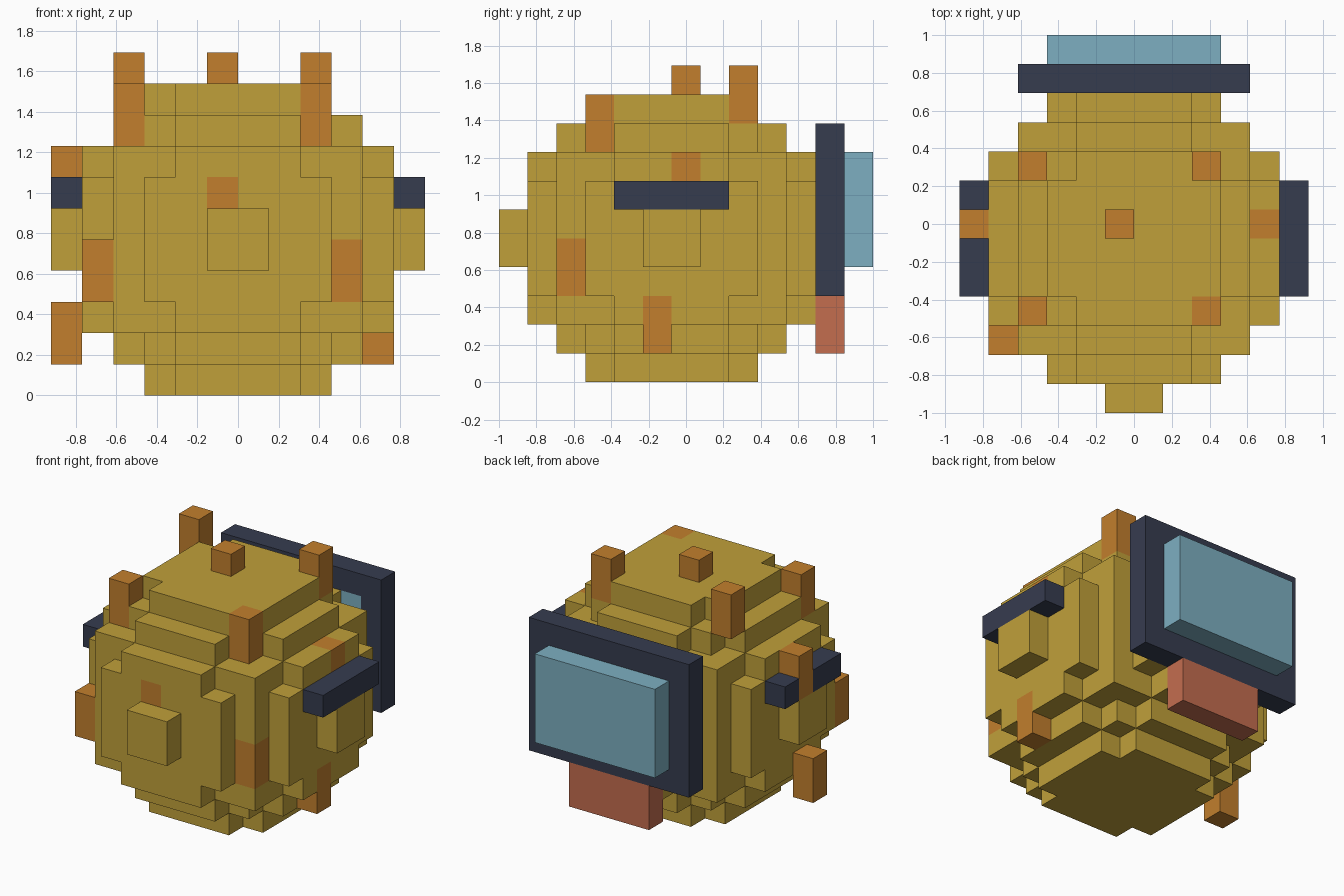
import bpy
import bmesh
import math
from mathutils import Vector

cube = bpy.data.objects.get("Cube")
if cube:
    bpy.data.objects.remove(cube, do_unlink=True)

U = 2 / 13                      # size of one block
OFFSET = Vector((0, -0.5, 0))   # body centre sits half a block forward


def linear(c):
    c /= 255
    return c / 12.92 if c <= 0.04045 else ((c + 0.055) / 1.055) ** 2.4


def material(name, r, g, b):
    m = bpy.data.materials.new(name)
    col = (linear(r), linear(g), linear(b), 1)
    m.diffuse_color = col
    m.use_nodes = True
    bsdf = next(n for n in m.node_tree.nodes if n.type == 'BSDF_PRINCIPLED')
    bsdf.inputs["Base Color"].default_value = col
    bsdf.inputs["Roughness"].default_value = 0.8
    return m


MUSTARD = material("mustard", 192, 160, 58)
ORANGE = material("orange", 194, 127, 45)
NAVY = material("navy", 54, 60, 79)
BLUE = material("pale_blue", 125, 175, 193)
CLAY = material("terracotta", 196, 109, 79)


def finish(bm, name, mat):
    for v in bm.verts:
        v.co = (v.co + OFFSET) * U
    mesh = bpy.data.meshes.new(name)
    bm.to_mesh(mesh)
    bm.free()
    mesh.materials.append(mat)
    obj = bpy.data.objects.new(name, mesh)
    bpy.context.collection.objects.link(obj)
    return obj


def blocks(name, mat, *boxes):
    """One object from boxes given as (x0, x1, y0, y1, z0, z1) in blocks."""
    bm = bmesh.new()
    for x0, x1, y0, y1, z0, z1 in boxes:
        made = bmesh.ops.create_cube(bm, size=1)["verts"]
        for v in made:
            v.co = Vector(((x0 + x1) / 2 + v.co.x * (x1 - x0),
                           (y0 + y1) / 2 + v.co.y * (y1 - y0),
                           (z0 + z1) / 2 + v.co.z * (z1 - z0)))
    return finish(bm, name, mat)


# Spikes: corner block and height, some sunk flush into the body
spikes = {
    "top_spike": (-1, 0, 9, 2),
    "crown_spike_back_left": (2, 2, 9, 2),
    "crown_spike_back_right": (-4, 2, 9, 2),
    "crown_spike_front_left": (2, -3, 8, 2),
    "crown_spike_front_right": (-4, -3, 8, 2),
    "cheek_spike_left": (3, -4, 3, 2),
    "cheek_spike_right": (-5, -4, 3, 2),
    "low_spike_left": (4, -1, 1, 2),
    "low_spike_right": (-6, -1, 1, 2),
    "ear_spike_left": (4, 0, 6, 2),
    "ear_spike_right": (-6, 0, 6, 2),
    "brow_spike": (-1, -5, 5, 2),
}
spike_cells = set()
for name, (x, y, z, h) in spikes.items():
    blocks(name, ORANGE, (x, x + 1, y, y + 1, z, z + h))
    spike_cells |= {(x, y, z + k) for k in range(h)}

# Body: stacked block discs, squared radius by distance from mid height
disc = {0.5: 27, 1.5: 27, 2.5: 25, 3.5: 15, 4.5: 9}
span = range(-5, 5)
ball = {(x, y, z + 5) for x in span for y in span for z in span
        if (x + 0.5) ** 2 + (y + 0.5) ** 2 < disc[abs(z + 0.5)]}
solid = ball | spike_cells

bm = bmesh.new()
corners = {}


def corner(p):
    if p not in corners:
        corners[p] = bm.verts.new(p)
    return corners[p]


for cell in sorted(ball - spike_cells):
    for axis in range(3):
        for side in (0, 1):
            near = list(cell)
            near[axis] += 2 * side - 1
            if tuple(near) in solid:
                continue
            ring = []
            for db, dc in ((0, 0), (1, 0), (1, 1), (0, 1)):
                p = list(cell)
                p[axis] += side
                p[(axis + 1) % 3] += db
                p[(axis + 2) % 3] += dc
                ring.append(corner(tuple(p)))
            bm.faces.new(ring if side else ring[::-1])
bm.normal_update()
bmesh.ops.dissolve_limit(bm, angle_limit=math.radians(1),
                         verts=bm.verts[:], edges=bm.edges[:])
finish(bm, "body", MUSTARD)

# Nose
blocks("nose", MUSTARD, (-1, 1, -6, -5, 4, 6))

# Ears with dark bars above; the right bar is split by its spike
blocks("left_ear", MUSTARD, (5, 6, -1, 1, 4, 6))
blocks("right_ear", MUSTARD, (-6, -5, -1, 1, 4, 6))
blocks("left_ear_bar", NAVY, (5, 6, -2, 2, 6, 7))
blocks("right_ear_bar", NAVY, (-6, -5, -2, 0, 6, 7), (-6, -5, 1, 2, 6, 7))

# Back panel: dark frame around a raised blue pane, clay block below
blocks("panel_frame", NAVY,
       (-4, 4, 5, 6, 3, 4), (-4, 4, 5, 6, 8, 9),
       (-4, -3, 5, 6, 4, 8), (3, 4, 5, 6, 4, 8))
blocks("panel_pane", BLUE, (-3, 3, 5, 7, 4, 8))
blocks("lower_back_block", CLAY, (-2, 2, 5, 6, 1, 3))
